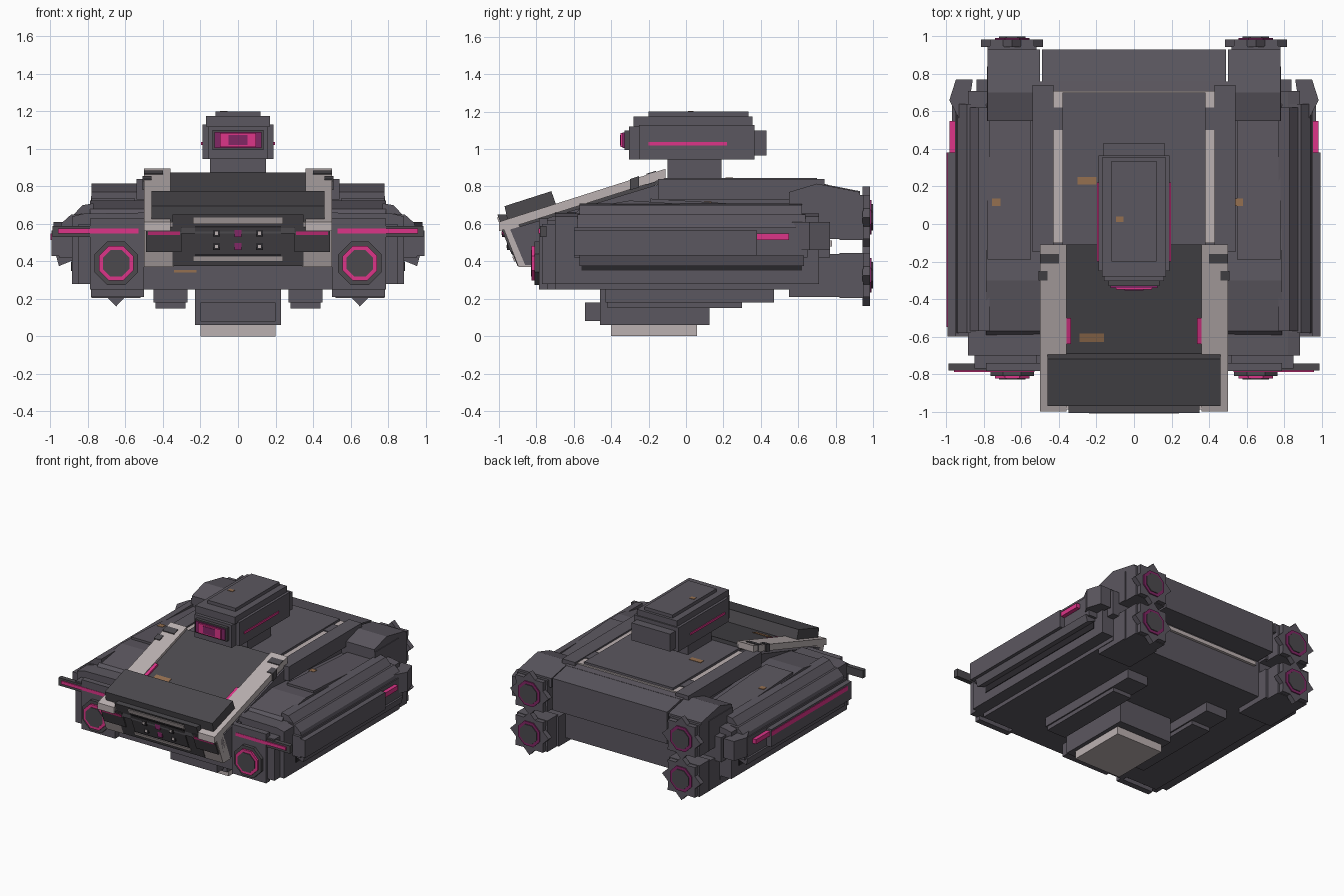
import bpy, bmesh, math
from mathutils import Vector, Matrix

cube = bpy.data.objects.get("Cube")
if cube:
    bpy.data.objects.remove(cube)


def material(name, r, g, b):
    m = bpy.data.materials.new(name)
    m.use_nodes = True
    m.diffuse_color = (r, g, b, 1)
    m.node_tree.nodes["Principled BSDF"].inputs["Base Color"].default_value = (r, g, b, 1)
    return m


GREY = material("hull_grey", 0.105, 0.095, 0.115)
DARK = material("dark_grey", 0.072, 0.068, 0.076)
BLACK = material("slot_black", 0.022, 0.02, 0.024)
PALE = material("pale_metal", 0.50, 0.44, 0.44)
PINK = material("glow_pink", 0.72, 0.035, 0.25)
PLUM = material("lens_plum", 0.22, 0.02, 0.13)
RUST = material("rust_orange", 0.30, 0.16, 0.08)


def extrude(name, points, depth, mat, mirror=False):
    """Loft a closed ring of points along the depth vector."""
    bm = bmesh.new()
    depth = Vector(depth)
    low = [bm.verts.new(p) for p in points]
    high = [bm.verts.new(Vector(p) + depth) for p in points]
    bm.faces.new(low)
    bm.faces.new(high)
    for i in range(len(low)):
        j = (i + 1) % len(low)
        bm.faces.new((low[i], low[j], high[j], high[i]))
    bmesh.ops.recalc_face_normals(bm, faces=bm.faces)
    mesh = bpy.data.meshes.new(name)
    bm.to_mesh(mesh)
    bm.free()
    mesh.materials.append(mat)
    ob = bpy.data.objects.new(name, mesh)
    bpy.context.collection.objects.link(ob)
    if mirror:
        ob.modifiers.new("both_sides", 'MIRROR').use_axis[0] = True
    return ob


def box(name, x, y, z, mat=GREY, mirror=False):
    pts = [(x[0], y[0], z[0]), (x[1], y[0], z[0]), (x[1], y[1], z[0]), (x[0], y[1], z[0])]
    return extrude(name, pts, (0, 0, z[1] - z[0]), mat, mirror)


def side_prism(name, x, yz, mat=GREY, mirror=False):
    return extrude(name, [(x[0], y, z) for y, z in yz], (x[1] - x[0], 0, 0), mat, mirror)


def long_prism(name, y, xz, mat=GREY, mirror=True):
    return extrude(name, [(a, y[0], b) for a, b in xz], (0, y[1] - y[0], 0), mat, mirror)


def disc(name, x, z, r, y, mat, sides=8, spike=0):
    """Polygonal plate facing along y, optionally star shaped."""
    n = sides * 2 if spike else sides
    turn = 0 if spike else math.pi / sides
    pts = []
    for i in range(n):
        a = math.tau * i / n + turn
        rad = spike if spike and i % 2 == 0 else r
        pts.append((x + rad * math.cos(a), z + rad * math.sin(a)))
    return long_prism(name, y, pts, mat)


def slope(y):
    return 0.883 + (y + 0.12) * 0.318


def sloped_plate(name, x, y0, y1, lift, thick, mat, mirror=False):
    a, b = slope(y0) + lift, slope(y1) + lift
    side_prism(name, x, [(y0, a), (y1, b), (y1, b - thick), (y0, a - thick)], mat, mirror)


# Central hull
box("lower_hull", (-0.52, 0.52), (-0.74, 0.76), (0.25, 0.62))
side_prism("upper_hull", (-0.5, 0.5),
           [(-0.12, 0.82), (-0.94, 0.57), (-0.86, 0.38), (-0.7, 0.38), (0.76, 0.5), (0.76, 0.81), (0.7, 0.82)])
box("deck_plate", (-0.38, 0.38), (-0.12, 0.7), (0.8, 0.845))
box("deck_trim", (-0.43, 0.43), (-0.1, 0.71), (0.8, 0.828), PALE)
box("deck_side_rail", (0.43, 0.54), (-0.15, 0.74), (0.73, 0.84), GREY, True)
box("deck_rail_clip", (0.38, 0.43), (0.5, 0.62), (0.82, 0.835), GREY, True)
side_prism("rear_deck", (-0.49, 0.49), [(0.7, 0.82), (0.93, 0.775), (0.93, 0.53), (0.7, 0.53)])
box("rear_light_bar", (-0.46, 0.46), (0.75, 0.78), (0.48, 0.51), PALE)

# Sloping bow armour
sloped_plate("bow_plate", (-0.37, 0.37), -0.98, -0.11, -0.012, 0.05, DARK)
sloped_plate("bow_rail", (0.36, 0.5), -1.0, -0.11, 0.008, 0.05, PALE, True)
sloped_plate("bow_rail_notch", (0.4, 0.5), -0.21, -0.16, 0.014, 0.06, DARK, True)
sloped_plate("bow_rail_clip", (0.46, 0.51), -0.3, -0.25, 0.014, 0.06, DARK, True)
sloped_plate("bow_glow", (0.335, 0.36), -0.64, -0.5, 0.002, 0.02, PINK, True)
sloped_plate("bow_rust", (-0.29, -0.16), -0.63, -0.585, -0.008, 0.01, RUST)
side_prism("bow_visor", (-0.46, 0.46), [(-0.97, 0.695), (-0.72, 0.775), (-0.69, 0.69), (-0.95, 0.6)], DARK)

# Nose face, leaning back towards the bottom


def nose(z, out=0.0):
    return -0.985 + (0.6 - z) * 0.39 - out


def nose_plate(name, x, z0, z1, out, thick, mat, mirror=False):
    side_prism(name, x, [(nose(z0, out), z0), (nose(z1, out), z1),
                         (nose(z1, out) + thick, z1), (nose(z0, out) + thick, z0)], mat, mirror)


nose_plate("nose_cheek", (0.34, 0.5), 0.37, 0.61, 0, 0.09, PALE, True)
nose_plate("nose_panel", (-0.35, 0.35), 0.375, 0.65, 0.004, 0.1, DARK)
nose_plate("nose_inset", (-0.23, 0.23), 0.43, 0.59, 0.008, 0.02, BLACK)
nose_plate("nose_grille", (-0.23, 0.23), 0.44, 0.58, 0.011, 0.01, DARK)
nose_plate("nose_bar_top", (-0.24, 0.24), 0.6, 0.635, 0.012, 0.03, PALE)
nose_plate("nose_bar_bottom", (-0.24, 0.24), 0.4, 0.425, 0.012, 0.03, PALE)
nose_plate("lamp_housing", (0.3, 0.49), 0.45, 0.58, 0.012, 0.05, DARK, True)
nose_plate("lamp_glow", (0.31, 0.48), 0.54, 0.56, 0.017, 0.02, PINK, True)
for zc in (0.48, 0.55):
    for xc, r, m in ((0, 0.028, PLUM), (0.115, 0.026, BLACK), (0.115, 0.012, PALE)):
        y = nose(zc, 0.022 if m is PALE else 0.018)
        disc("nose_stud", xc, zc, r, (y, y + 0.03), m, 4).rotation_euler = (0, 0, 0)

# Side pods
long_prism("pod_body", (-0.7, 0.71), [(0.5, 0.25), (0.79, 0.25), (0.79, 0.28), (0.885, 0.28), (0.885, 0.64),
                                      (0.82, 0.655), (0.5, 0.66)])
side_prism("pod_roof", (0.5, 0.79), [(-0.64, 0.6), (-0.57, 0.68), (-0.3, 0.725), (0.63, 0.665), (0.7, 0.6)], GREY, True)
side_prism("pod_roof_panel", (0.55, 0.78), [(-0.19, 0.7), (-0.19, 0.735), (0.55, 0.69), (0.55, 0.65)], GREY, True)
long_prism("pod_ledge", (-0.58, 0.64), [(0.85, 0.565), (0.95, 0.565), (0.94, 0.605), (0.89, 0.65), (0.83, 0.655)])
long_prism("pod_shoulder", (-0.57, 0.62), [(0.77, 0.6), (0.885, 0.64), (0.83, 0.7), (0.77, 0.71)])
long_prism("pod_skirt", (-0.57, 0.63), [(0.87, 0.43), (0.97, 0.43), (0.955, 0.375), (0.87, 0.41)])
box("pod_flank", (0.85, 0.955), (-0.6, 0.65), (0.42, 0.58), GREY, True)
box("flank_armour", (0.93, 0.995), (-0.6, 0.38), (0.43, 0.565), GREY, True)
box("flank_slot", (0.87, 0.89), (-0.56, 0.62), (0.35, 0.4), BLACK, True)
extrude("rear_fin", [(0.9, 0.5, 0.46), (0.985, 0.66, 0.46), (0.95, 0.77, 0.46), (0.86, 0.77, 0.46)],
        (0, 0, 0.15), GREY, True)
box("tail_block", (0.5, 0.84), (0.68, 0.77), (0.42, 0.61), GREY, True)
box("flank_light", (0.95, 0.985), (0.38, 0.55), (0.515, 0.55), PINK, True)
box("flank_stripe", (-0.999, -0.994), (-0.55, 0.38), (0.515, 0.55), PINK)

# Pod fronts with ring lamps
box("pod_front", (0.5, 0.85), (-0.77, -0.69), (0.28, 0.6), GREY, True)
box("pod_front_cap", (0.5, 0.79), (-0.785, -0.74), (0.25, 0.63), GREY, True)
box("pod_brow", (0.5, 0.99), (-0.78, -0.745), (0.53, 0.59), DARK, True)
box("pod_brow_glow", (0.53, 0.96), (-0.788, -0.77), (0.55, 0.575), PINK, True)
disc("lamp_mount", 0.65, 0.39, 0.125, (-0.81, -0.77), DARK)
disc("lamp_ring", 0.65, 0.39, 0.1, (-0.825, -0.8), PINK)
disc("lamp_core", 0.65, 0.39, 0.077, (-0.83, -0.81), DARK)

# Rear thrusters, stacked in pairs
for zc in (0.635, 0.325):
    box("thruster_housing", (0.5, 0.785), (0.55, 0.84), (zc - 0.115, zc + 0.115), GREY, True)
    box("thruster_neck", (0.52, 0.78), (0.82, 0.95), (zc - 0.12, zc + 0.12), GREY, True)
    disc("thruster_star", 0.65, zc, 0.125, (0.945, 0.985), GREY, 8, 0.165)
    disc("thruster_ring", 0.65, zc, 0.1, (0.97, 0.993), PLUM)
    disc("thruster_core", 0.65, zc, 0.077, (0.97, 0.999), DARK)
side_prism("thruster_fairing", (0.5, 0.78), [(0.55, 0.7), (0.55, 0.77), (0.7, 0.815), (0.93, 0.77), (0.93, 0.7)],
           GREY, True)

# Sensor turret
box("turret_neck", (-0.15, 0.15), (-0.1, 0.19), (0.83, 0.96))
box("turret_body", (-0.19, 0.19), (-0.25, 0.365), (0.945, 1.13))
box("turret_face", (-0.16, 0.16), (-0.305, -0.2), (0.945, 1.12))
box("turret_roof", (-0.17, 0.17), (-0.28, 0.355), (1.12, 1.175))
box("turret_cap", (-0.12, 0.12), (-0.2, 0.335), (1.17, 1.2))
box("turret_back", (-0.165, 0.165), (0.35, 0.43), (0.965, 1.1))
box("turret_stripe", (0.185, 0.196), (-0.2, 0.22), (1.02, 1.037), PINK, True)
box("lens_frame", (-0.135, 0.135), (-0.33, -0.29), (0.995, 1.1), DARK)
box("lens_outer", (-0.125, 0.125), (-0.34, -0.3), (1.005, 1.09), PLUM)
box("lens_glow", (-0.095, 0.095), (-0.35, -0.3), (1.01, 1.085), PINK)
box("lens_core", (-0.05, 0.05), (-0.354, -0.34), (1.02, 1.075), PLUM)

# Belly equipment
box("belly_runner", (0.27, 0.45), (-0.43, 0.47), (0.18, 0.26), GREY, True)
box("belly_runner_foot", (0.28, 0.44), (-0.42, 0.3), (0.15, 0.19), GREY, True)
box("belly_block", (-0.23, 0.23), (-0.46, 0.125), (0.06, 0.26))
box("belly_front", (-0.2, 0.2), (-0.54, -0.4), (0.08, 0.18))
box("belly_pad", (-0.2, 0.2), (-0.4, 0.06), (0, 0.065), PALE)

# Rust patches
for x, y, w, d, z in ((-0.25, 0.23, 0.05, 0.02, 0.845), (0.1, 0.2, 0.018, 0.04, 1.175), (-0.075, 0.025, 0.02, 0.015, 1.2),
                      (0.56, 0.115, 0.022, 0.02, 0.717), (-0.735, 0.115, 0.022, 0.02, 0.717)):
    box("rust_patch", (x - w, x + w), (y - d, y + d), (z - 0.004, z + 0.003), RUST)
box("nose_scratch", (-0.34, -0.22), (-0.745, -0.735), (0.34, 0.355), RUST)
